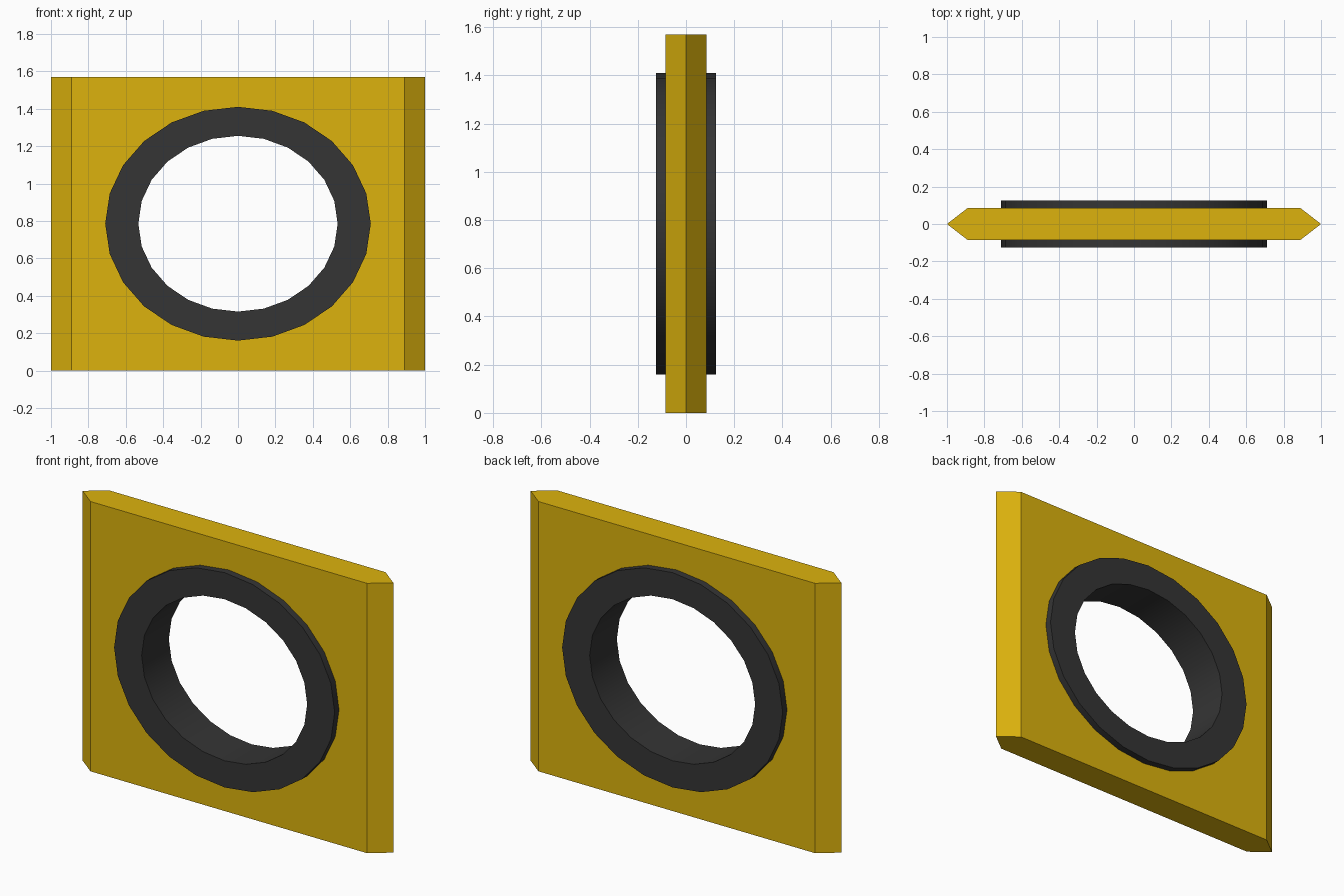
import bpy
from math import sin, cos, tau

if "Cube" in bpy.data.objects:
    bpy.data.objects.remove(bpy.data.objects["Cube"])

HEIGHT = 1.57
MID_Z = HEIGHT / 2
SIDES = 24


def material(name, colour):
    mat = bpy.data.materials.new(name)
    mat.diffuse_color = colour
    mat.use_nodes = True
    mat.node_tree.nodes["Principled BSDF"].inputs["Base Color"].default_value = mat.diffuse_color
    return mat


def add_object(name, verts, faces, mat=None):
    mesh = bpy.data.meshes.new(name)
    mesh.from_pydata(verts, [], faces)
    obj = bpy.data.objects.new(name, mesh)
    bpy.context.collection.objects.link(obj)
    if mat:
        mesh.materials.append(mat)
    return obj


def prism(name, bottom, top, mat=None):
    n = len(bottom)
    sides = [(i, (i + 1) % n, n + (i + 1) % n, n + i) for i in range(n)]
    caps = [tuple(reversed(range(n))), tuple(range(n, 2 * n))]
    return add_object(name, bottom + top, sides + caps, mat)


def oval(rx, rz, y):
    # Counter-clockwise as seen from +y
    return [(rx * sin(tau * i / SIDES), y, MID_Z + rz * cos(tau * i / SIDES))
            for i in range(SIDES)]


yellow = material("yellow", (0.72, 0.45, 0.004, 1))
black = material("black", (0.035, 0.035, 0.035, 1))

# Plate with pointed left and right edges
profile = [(-1, 0), (-0.89, -0.085), (0.89, -0.085),
           (1, 0), (0.89, 0.085), (-0.89, 0.085)]
plate = prism("plate", [(x, y, 0) for x, y in profile],
              [(x, y, HEIGHT) for x, y in profile], yellow)

# Round opening through the plate, its edge hidden inside the ring
cutter = prism("opening_cutter", oval(0.62, 0.548, -0.3), oval(0.62, 0.548, 0.3))
cutter.hide_render = True
cutter.display_type = 'WIRE'
cut = plate.modifiers.new("opening", 'BOOLEAN')
cut.operation = 'DIFFERENCE'
cut.solver = 'EXACT'
cut.object = cutter

# Ring: rectangular section swept around the oval
loops = [oval(0.71, 0.625, -0.125), oval(0.71, 0.625, 0.125),
         oval(0.533, 0.47, 0.125), oval(0.533, 0.47, -0.125)]
verts = [v for loop in loops for v in loop]
faces = []
for a in range(4):
    b = (a + 1) % 4
    for i in range(SIDES):
        j = (i + 1) % SIDES
        faces.append((a * SIDES + i, a * SIDES + j, b * SIDES + j, b * SIDES + i))
ring = add_object("ring", verts, faces, black)

# Smooth ring walls with crisp rims
bpy.ops.object.select_all(action='DESELECT')
ring.select_set(True)
bpy.context.view_layer.objects.active = ring
bpy.ops.object.shade_smooth_by_angle(angle=tau / 12)
